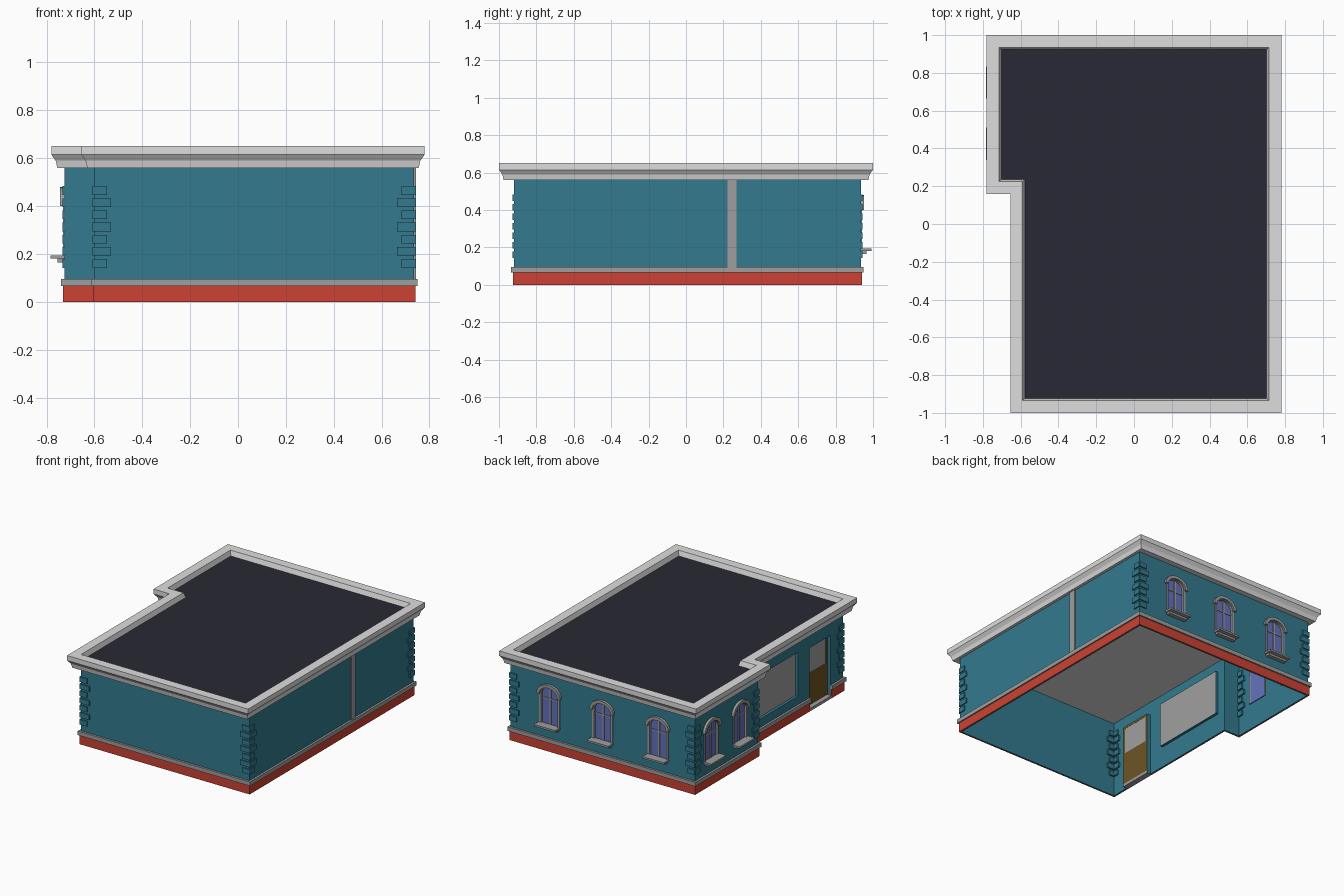
import bpy, bmesh, math
from mathutils import Vector

if "Cube" in bpy.data.objects:
    bpy.data.objects.remove(bpy.data.objects["Cube"])


def mat(name, srgb):
    m = bpy.data.materials.new(name)
    m.diffuse_color = [((c + 0.055) / 1.055) ** 2.4 for c in srgb] + [1]
    m.use_nodes = True
    m.node_tree.nodes["Principled BSDF"].inputs["Base Color"].default_value = m.diffuse_color
    return m


TEAL = mat("teal_wall", (0.20, 0.48, 0.56))
RED = mat("red_plinth", (0.80, 0.26, 0.20))
LIGHT = mat("light_grey_cornice", (0.87, 0.87, 0.87))
GREY = mat("mid_grey_trim", (0.62, 0.62, 0.62))
ROOF = mat("dark_roof", (0.16, 0.16, 0.205))
PANE = mat("blue_pane", (0.39, 0.45, 0.74))
GLASS = mat("grey_glass", (0.63, 0.63, 0.63))
BROWN = mat("brown_door", (0.43, 0.33, 0.14))

# Wall footprint and cornice edge, both anticlockwise
WALL = [(.735, -.92), (.735, .935), (-.725, .935), (-.725, .22), (-.6, .22), (-.6, -.92)]
EAVES = [(.78, -1), (.78, 1), (-.78, 1), (-.78, .158), (-.655, .158), (-.655, -1)]
DOOR = (-.78, -.54)
SHOP = (-.41, .16)

# Facade frames: (along, outward, up) to world position
FRONT = lambda u, n, z: Vector((u, -.92 - n, z))
RIGHT = lambda u, n, z: Vector((.735 + n, u, z))
BACK = lambda u, n, z: Vector((u, .935 + n, z))
BUMP = lambda u, n, z: Vector((-.725 - n, u, z))
LEFT = lambda u, n, z: Vector((-.6 - n, u, z))
PLAN = lambda x, z, y: Vector((x, y, z))


def finish(name, bm, material):
    bmesh.ops.recalc_face_normals(bm, faces=bm.faces)
    me = bpy.data.meshes.new(name)
    bm.to_mesh(me)
    bm.free()
    me.materials.append(material)
    ob = bpy.data.objects.new(name, me)
    bpy.context.collection.objects.link(ob)
    return ob


def offset(path, d, closed=True):
    """Move a right-angled path outwards by d."""
    out, n = [], len(path)
    for i, p in enumerate(path):
        shift = Vector((0, 0))
        for a, b in ((i - 1, i), (i, i + 1)):
            if closed or (a >= 0 and b < n):
                e = (Vector(path[b % n]) - Vector(path[a % n])).normalized()
                shift += Vector((e.y, -e.x))
        out.append(Vector(p) + shift * d)
    return out


def sweep(name, path, profile, material, closed=True):
    bm = bmesh.new()
    cols = [[bm.verts.new((p.x, p.y, z)) for p in offset(path, d, closed)] for d, z in profile]
    n, m = len(path), len(profile)
    for j in range(m):
        a, b = cols[j], cols[(j + 1) % m]
        for i in range(n if closed else n - 1):
            k = (i + 1) % n
            bm.faces.new((a[i], a[k], b[k], b[i]))
    if not closed:
        bm.faces.new([c[0] for c in cols])
        bm.faces.new([c[-1] for c in cols])
    return finish(name, bm, material)


def prism(bm, F, pts, n0, n1):
    a = [bm.verts.new(F(u, n0, z)) for u, z in pts]
    b = [bm.verts.new(F(u, n1, z)) for u, z in pts]
    bm.faces.new(a)
    bm.faces.new(b[::-1])
    for i in range(len(pts)):
        j = (i + 1) % len(pts)
        bm.faces.new((a[i], b[i], b[j], a[j]))


def box(bm, F, u0, u1, n0, n1, z0, z1):
    prism(bm, F, [(u0, z0), (u1, z0), (u1, z1), (u0, z1)], n0, n1)


def one_box(name, material, *args):
    bm = bmesh.new()
    box(bm, *args)
    return finish(name, bm, material)


def slab(name, path, z0, z1, material):
    bm = bmesh.new()
    prism(bm, PLAN, path, z0, z1)
    return finish(name, bm, material)


def arc(c, zs, rx, rz, steps=12):
    return [(c + rx * math.cos(math.pi * i / steps), zs + rz * math.sin(math.pi * i / steps))
            for i in range(steps + 1)]


def arch(c, z0, rx, rz):
    return [(c - rx, z0), (c + rx, z0)] + arc(c, .40, rx, rz)


# Walls, roof and ceiling
walls = sweep("walls", WALL, [(0, 0), (0, .565), (-.008, .565), (-.008, 0)], TEAL)
slab("roof", offset(EAVES, -.07), .60, .615, ROOF)
slab("ceiling", offset(WALL, -.004), .55, .558, LIGHT)
sweep("cornice", EAVES, [(0, .65), (0, .615), (-.018, .59), (-.025, .56), (-.1, .56),
                         (-.079, .61), (-.066, .65)], LIGHT)

# Plinth and band run round the building from one side of the door to the other
run = [(-.6, DOOR[0])] + [WALL[5]] + WALL[:5] + [(-.6, DOOR[1])]
sweep("plinth", run, [(0, 0), (.006, 0), (.006, .067), (0, .067)], RED, False)
sweep("plinth_band", run, [(0, .066), (.015, .066), (.015, .095), (0, .095)], GREY, False)

# Arched windows: three at the back, two on the side bay
cut, panes, frames, hoods, sills = (bmesh.new() for _ in range(5))
for F, c in ((BACK, -.435), (BACK, .005), (BACK, .425), (BUMP, .75), (BUMP, .425)):
    prism(cut, F, arch(c, .19, .072, .061), -.05, .03)
    prism(panes, F, arch(c, .188, .073, .062), -.016, -.01)
    ring = ([(c + .08, .19)] + arc(c, .40, .08, .068) + [(c - .08, .19), (c - .066, .19)]
            + arc(c, .40, .066, .054)[::-1] + [(c + .066, .19)])
    prism(frames, F, ring, -.016, .006)
    box(frames, F, c - .006, c + .006, -.012, -.004, .19, .453)
    box(frames, F, c - .067, c + .067, -.012, -.005, .367, .375)
    prism(hoods, F, arc(c, .40, .095, .08) + arc(c, .40, .073, .058)[::-1], 0, .018)
    box(sills, F, c - .085, c + .085, 0, .058, .18, .193)
    box(sills, F, c - .075, c + .075, 0, .03, .165, .18)

# Display window and door openings
box(cut, LEFT, *SHOP, -.05, .03, .155, .47)
box(cut, LEFT, *DOOR, -.05, .03, -.05, .45)
cutter = finish("opening_cutter", cut, TEAL)
cutter.hide_render = True
cutter.hide_viewport = True
mod = walls.modifiers.new("openings", "BOOLEAN")
mod.operation = "DIFFERENCE"
mod.solver = "EXACT"
mod.object = cutter

finish("window_panes", panes, PANE)
finish("window_frames", frames, GREY)
finish("window_hoods", hoods, GREY)
finish("window_sills", sills, GREY)

# Reveals round the door and display window
bm = bmesh.new()
for (u0, u1), z0, z1, depth in ((SHOP, .155, .47, .026), (DOOR, 0, .45, .036)):
    for a, b in ((u0 - .004, u0), (u1, u1 + .004)):
        box(bm, LEFT, a, b, -depth, -.004, z0, z1)
    box(bm, LEFT, u0, u1, -depth, -.004, z1, z1 + .004)
box(bm, LEFT, *SHOP, -.026, -.004, .151, .155)
finish("opening_reveals", bm, TEAL)
one_box("display_glass", GLASS, LEFT, *SHOP, -.026, -.02, .155, .47)

# Door: lower panel, glazed top with rails, step
bm = bmesh.new()
box(bm, LEFT, *DOOR, -.036, -.028, .02, .25)
for u in (DOOR[0], DOOR[1] - .015):
    box(bm, LEFT, u, u + .015, -.036, -.026, .02, .45)
box(bm, LEFT, *DOOR, -.036, -.026, .437, .45)
finish("door", bm, BROWN)
one_box("door_glass", GLASS, LEFT, DOOR[0] + .01, DOOR[1] - .01, -.035, -.029, .25, .44)
one_box("door_step", GREY, LEFT, *DOOR, -.036, .006, 0, .02)

# Pilaster on the right wall
one_box("pilaster", GREY, RIGHT, .222, .27, 0, .008, .095, .56)

# Corner blocks, alternating short and long
bm = bmesh.new()
for F, end, s in ((FRONT, -.6, 1), (FRONT, .735, -1), (RIGHT, .935, -1), (RIGHT, -.92, 1),
                  (BACK, .735, -1), (BACK, -.725, 1), (BUMP, .935, -1), (BUMP, .22, 1),
                  (LEFT, -.92, 1)):
    for i in range(7):
        z = .16 + .0508 * i
        u = sorted((end - s * .004, end + s * (.07 if i % 2 else .052)))
        box(bm, F, *u, -.02, .008, z - .018, z + .018)
finish("corner_blocks", bm, TEAL)
